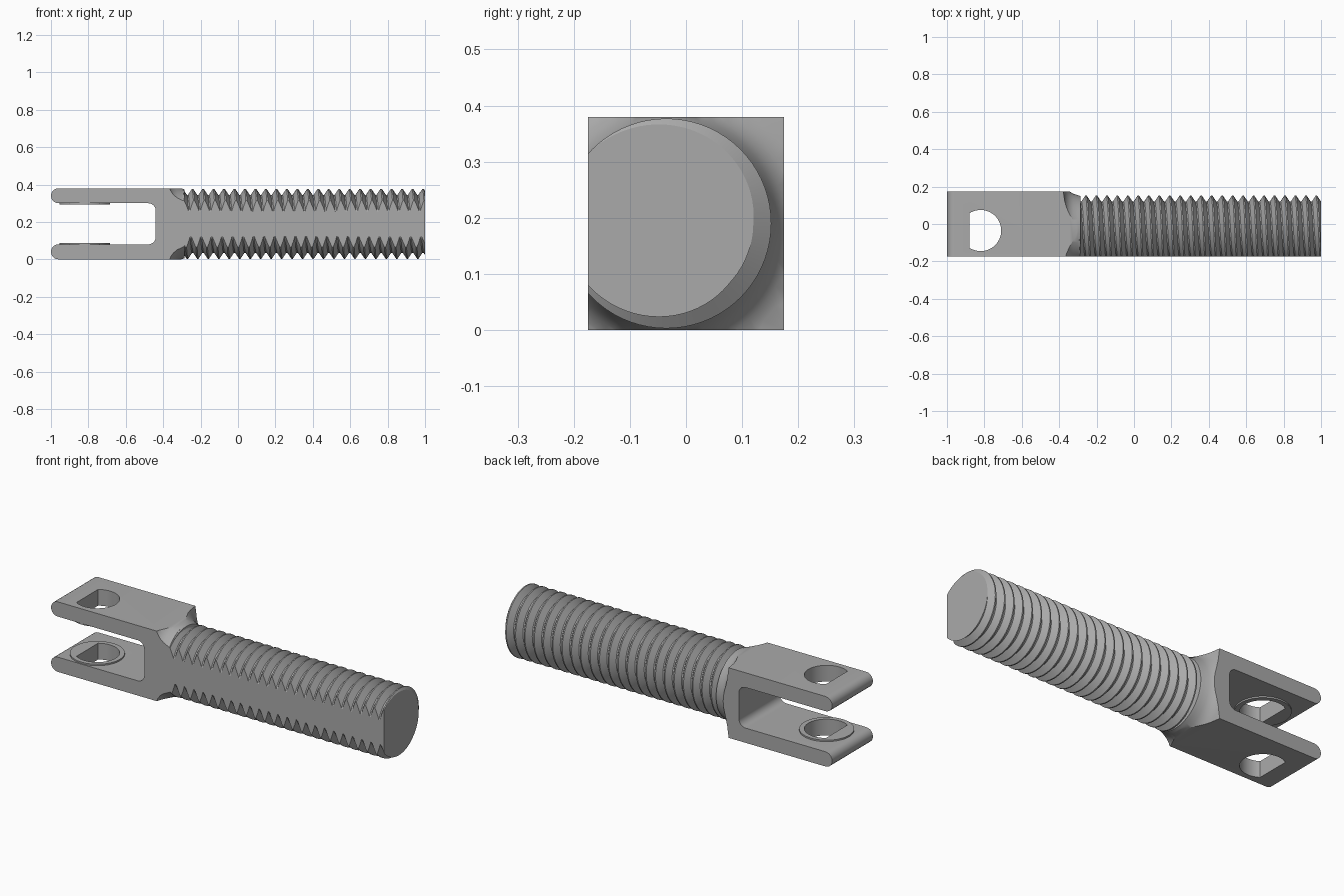
import bpy, bmesh
from math import sin, cos, pi, radians
from mathutils import Vector

cube = bpy.data.objects.get("Cube")
if cube:
    bpy.data.objects.remove(cube, do_unlink=True)

AXIS_Y, AXIS_Z = -0.035, 0.19      # screw axis
FRONT, BACK = -0.175, 0.175        # flat sides
PITCH, ROOT, CREST = 0.056, 0.155, 0.187
HOLE_X = -0.82

steel = bpy.data.materials.new("grey steel")
steel.use_nodes = True
GREY = (0.4, 0.4, 0.4, 1)
steel.diffuse_color = GREY
steel.node_tree.nodes["Principled BSDF"].inputs["Base Color"].default_value = GREY


def finish(name, bm):
    bmesh.ops.recalc_face_normals(bm, faces=bm.faces)
    mesh = bpy.data.meshes.new(name)
    bm.to_mesh(mesh)
    bm.free()
    mesh.materials.append(steel)
    ob = bpy.data.objects.new(name, mesh)
    bpy.context.collection.objects.link(ob)
    return ob


def boolean(ob, other, operation, keep=False):
    mod = ob.modifiers.new("cut", 'BOOLEAN')
    mod.operation, mod.object, mod.solver = operation, other, 'EXACT'
    bpy.context.view_layer.objects.active = ob
    bpy.ops.object.modifier_apply(modifier=mod.name)
    if not keep:
        bpy.data.objects.remove(other, do_unlink=True)


def arc(cx, cy, r, a0, a1, n=10):
    return [(cx + r * cos(radians(a0 + (a1 - a0) * i / n)),
             cy + r * sin(radians(a0 + (a1 - a0) * i / n))) for i in range(n + 1)]


def prism(name, outline, direction, place):
    bm = bmesh.new()
    face = bm.faces.new([bm.verts.new(place(a, b)) for a, b in outline])
    new = bmesh.ops.extrude_face_region(bm, geom=[face])["geom"]
    bmesh.ops.translate(bm, vec=Vector(direction),
                        verts=[v for v in new if isinstance(v, bmesh.types.BMVert)])
    return finish(name, bm)


def collar(name, profile, n=96):
    """Solid of revolution about the screw axis from (x, radius) pairs."""
    bm = bmesh.new()
    rings = [[bm.verts.new((x, AXIS_Y + r * cos(2 * pi * j / n), AXIS_Z + r * sin(2 * pi * j / n)))
              for j in range(n)] for x, r in profile]
    for a, b in zip(rings, rings[1:]):
        for j in range(n):
            bm.faces.new((a[j], a[(j + 1) % n], b[(j + 1) % n], b[j]))
    bm.faces.new(rings[0])
    bm.faces.new(rings[-1])
    return finish(name, bm)


def screw(name, start, end, n=72):
    """Closed helical thread with narrow flats at root and crest."""
    bm = bmesh.new()
    steps = [(0, ROOT), (0.12, ROOT), (0.5, CREST), (0.62, CREST)]
    k = len(steps)
    rows = k * int((end - start) / PITCH)
    grid = []
    for i in range(rows + k):
        f, r = steps[i % k]
        grid.append([bm.verts.new((start + PITCH * (i // k + f + j / n),
                                   AXIS_Y + r * cos(2 * pi * j / n),
                                   AXIS_Z + r * sin(2 * pi * j / n))) for j in range(n)])
    for i in range(rows - 1):
        for j in range(n):
            a, b = (i, j + 1) if j + 1 < n else (i + k, 0), (i + 1, j + 1) if j + 1 < n else (i + 1 + k, 0)
            bm.faces.new((grid[i][j], grid[a[0]][a[1]], grid[b[0]][b[1]], grid[i + 1][j]))
    bmesh.ops.delete(bm, geom=[v for v in bm.verts if not v.link_faces], context='VERTS')
    # close both ends with fans
    rim = [e for e in bm.edges if e.is_boundary]
    mid = (start + end) / 2
    hubs = [bm.verts.new((x, AXIS_Y, AXIS_Z)) for x in (start - 0.02, end + PITCH)]
    for e in rim:
        a, b = e.verts
        bm.faces.new((a, b, hubs[0] if a.co.x < mid else hubs[1]))
    return finish(name, bm)


# Fork: U outline with rounded tips and inner corners
T, H = 0.08, 0.38
outline = ([(-0.27, 0)] + arc(-0.96, 0.04, 0.04, 270, 90)
           + arc(-0.48, T + 0.04, 0.04, -90, 0) + arc(-0.48, H - T - 0.04, 0.04, 0, 90)
           + arc(-0.96, H - 0.04, 0.04, 270, 90) + [(-0.27, H)])
body = prism("clevis_with_threaded_rod", outline, (0, BACK + 0.3, 0), lambda a, b: (a, -0.3, b))

# Hollow shoulder blending the fork into the rod
boolean(body, collar("shoulder", [(-1.2, 0.7), (-0.42, 0.7), (-0.38, 0.29), (-0.37, 0.245),
                                  (-0.36, 0.225), (-0.345, 0.209), (-0.325, 0.197),
                                  (-0.3, 0.189), (-0.285, 0.184), (-0.285, 0.12)]), 'INTERSECT')

# Threaded rod, then trim the front flat and the end
boolean(body, screw("thread", -0.40, 1.12), 'UNION')
trim = [(-1.1, FRONT), (1, FRONT), (1, 0.4), (-1.1, 0.4)]
boolean(body, prism("trim", trim, (0, 0, 1), lambda a, b: (a, b, -0.3)), 'INTERSECT')

# D-shaped pin hole and the raised rings on the inner faces of the prongs
hole = prism("hole_cutter", arc(HOLE_X, AXIS_Y, 0.11, -123, 123, 40), (0, 0, 1),
             lambda a, b: (a, b, -0.3))
rings = [prism(name, arc(HOLE_X, AXIS_Y, 0.135, 0, 354, 59), (0, 0, 0.012),
               lambda a, b, z=z: (a, b, z))
         for name, z in (("lower_ring", T - 0.004), ("upper_ring", H - T - 0.008))]
for ob in [body] + rings:
    boolean(ob, hole, 'DIFFERENCE', keep=True)
bpy.data.objects.remove(hole, do_unlink=True)

for ob in [body] + rings:
    bpy.ops.object.select_all(action='DESELECT')
    ob.select_set(True)
    bpy.context.view_layer.objects.active = ob
    bpy.ops.object.shade_smooth_by_angle(angle=radians(25))
